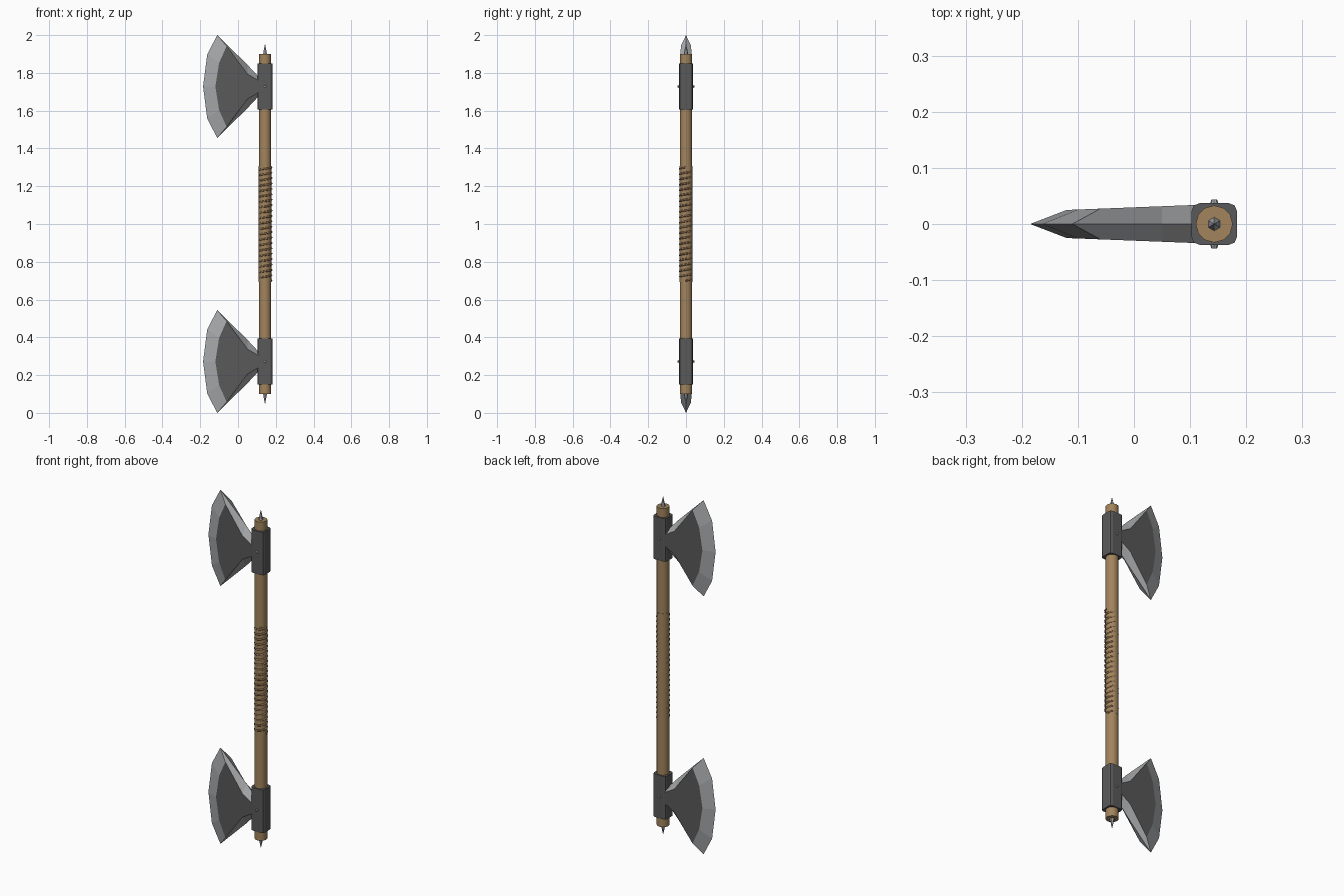
import bpy, bmesh, math

if "Cube" in bpy.data.objects:
    bpy.data.objects.remove(bpy.data.objects["Cube"])

AX = 0.143      # x of the shaft axis
MID = 1.0       # height of the mirror plane between both ends


def material(name, rgb):
    m = bpy.data.materials.new(name)
    m.diffuse_color = (*rgb, 1)
    m.use_nodes = True
    m.node_tree.nodes["Principled BSDF"].inputs["Base Color"].default_value = m.diffuse_color
    return m


wood = material("wood", (0.36, 0.23, 0.11))
leather = material("leather", (0.28, 0.17, 0.09))
iron = material("dark_iron", (0.10, 0.10, 0.10))
steel = material("steel", (0.38, 0.39, 0.40))

# empty-like pivot for mirroring the upper end to the lower end
pivot = bpy.data.objects.new("mirror_pivot", None)
pivot.location = (0, 0, MID)
pivot.hide_render = True
bpy.context.collection.objects.link(pivot)


def mirror(ob, axes):
    m = ob.modifiers.new("mirror", 'MIRROR')
    m.use_axis = axes
    m.mirror_object = pivot
    m.use_mirror_merge = False


def cone(name, r1, r2, depth, loc, sides, mat, rot=(0, 0, 0), smooth=False):
    bpy.ops.mesh.primitive_cone_add(vertices=sides, radius1=r1, radius2=r2,
                                    depth=depth, location=loc, rotation=rot)
    ob = bpy.context.object
    ob.name = name
    ob.data.materials.append(mat)
    if smooth:
        bpy.ops.object.shade_smooth_by_angle(angle=math.radians(50))
    return ob


# shaft and grip sleeve
cone("shaft", 0.033, 0.033, 1.80, (AX, 0, MID), 12, wood, smooth=True)
cone("grip_sleeve", 0.0338, 0.0338, 0.612, (AX, 0, MID), 12, wood, smooth=True)

# wound grip cord
turns, per = 21, 12
cu = bpy.data.curves.new("grip_cord", 'CURVE')
cu.dimensions = '3D'
cu.bevel_depth = 0.005
cu.bevel_resolution = 1
sp = cu.splines.new('POLY')
n = turns * per
sp.points.add(n)
for i, p in enumerate(sp.points):
    a = 2 * math.pi * i / per
    p.co = (AX + 0.002 + 0.0325 * math.cos(a), -0.002 + 0.031 * math.sin(a),
            0.70 + 0.60 * i / n, 1)
cu.use_fill_caps = True
cu.materials.append(leather)
bpy.context.collection.objects.link(bpy.data.objects.new("grip_cord", cu))

# end spikes
spike = cone("end_spike", 0.013, 0.0, 0.06, (AX, 0, 1.926), 6, steel)
mirror(spike, (False, False, True))

# iron sockets with chamfered uprights
bpy.ops.mesh.primitive_cube_add(size=1, location=(AX, 0, 1.728))
socket = bpy.context.object
socket.name = "socket"
socket.scale = (0.081, 0.074, 0.243)
bpy.ops.object.transform_apply(location=False, rotation=False, scale=True)
bm = bmesh.new()
bm.from_mesh(socket.data)
up = [e for e in bm.edges if abs(e.verts[0].co.z - e.verts[1].co.z) > 0.1]
bmesh.ops.bevel(bm, geom=up, offset=0.014, segments=2, profile=0.5, affect='EDGES')
bm.to_mesh(socket.data)
bm.free()
socket.data.materials.append(iron)
mirror(socket, (False, False, True))

# rivets on both cheeks of each socket
rivet = cone("rivet", 0.008, 0.005, 0.010, (AX, -0.039, 1.728), 8, steel,
             rot=(math.pi / 2, 0, 0))
mirror(rivet, (False, True, True))

# blade: sharp rim at y = 0, flat cheeks on both sides (x, z from centre)
rim_half = [(0.115, 0.045), (0.05, 0.115), (-0.11, 0.272), (-0.163, 0.17)]
cheek_half = [(0.115, 0.028), (0.05, 0.066), (-0.06, 0.214), (-0.10, 0.125)]


def loop(half, nose):
    return half + [(nose, 0)] + [(x, -z) for x, z in reversed(half)]


rim, cheek = loop(rim_half, -0.185), loop(cheek_half, -0.12)
bm = bmesh.new()
edge = [bm.verts.new((x, 0, 1.728 + z)) for x, z in rim]
for s in (-1, 1):
    side = [bm.verts.new((x, s * (0.0297 + 0.039 * x), 1.728 + z)) for x, z in cheek]
    bm.faces.new(side).material_index = 1
    k = len(side)
    for i in range(k):
        j = (i + 1) % k
        bm.faces.new((edge[i], edge[j], side[j], side[i]))
bmesh.ops.remove_doubles(bm, verts=bm.verts, dist=1e-5)
bmesh.ops.recalc_face_normals(bm, faces=bm.faces)
me = bpy.data.meshes.new("axe_blade")
bm.to_mesh(me)
bm.free()
me.materials.append(steel)
me.materials.append(iron)
blade = bpy.data.objects.new("axe_blade", me)
bpy.context.collection.objects.link(blade)
mirror(blade, (False, False, True))
